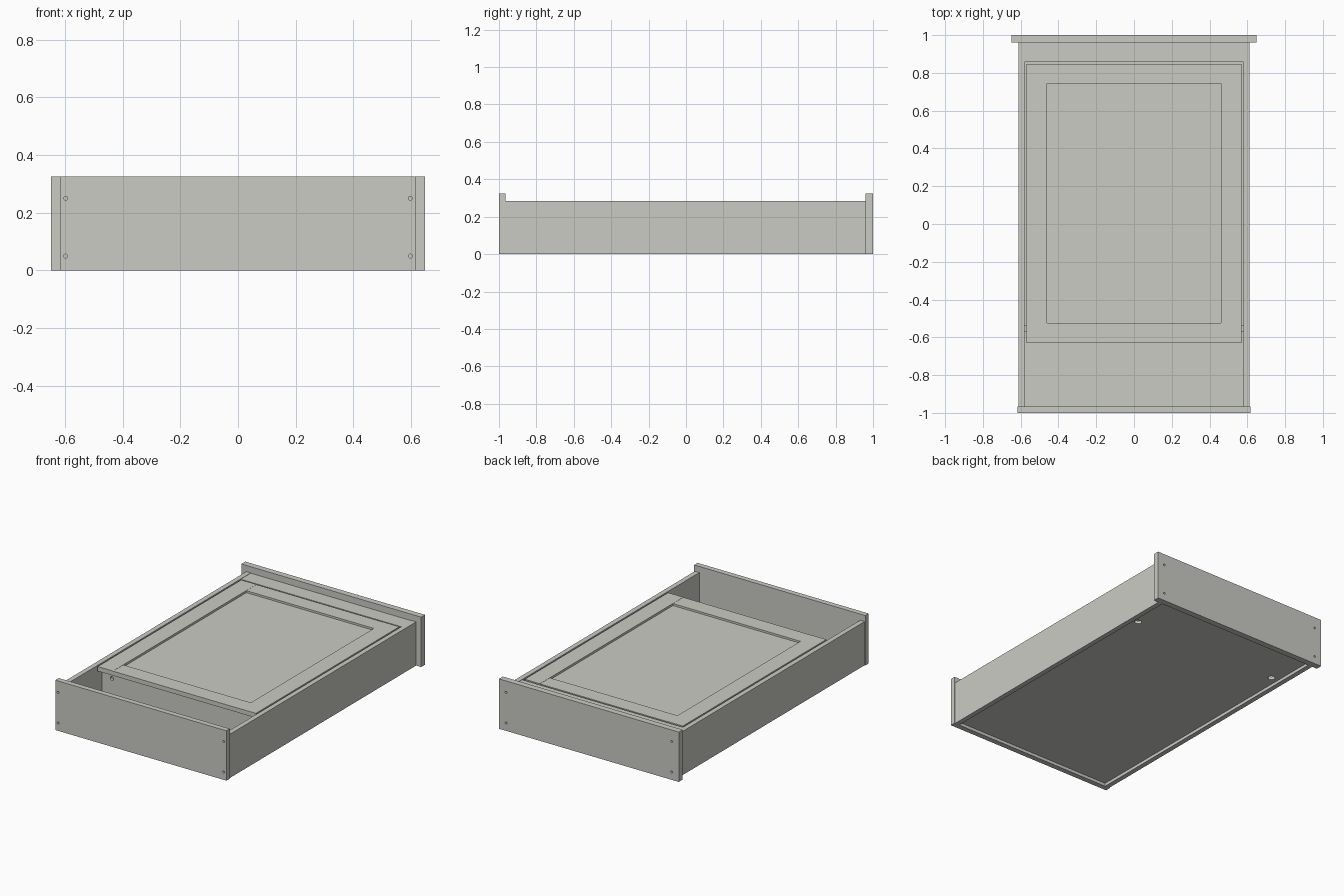
import bpy, math

if "Cube" in bpy.data.objects:
    bpy.data.objects.remove(bpy.data.objects["Cube"])

# one painted colour for the whole cabinet
paint = bpy.data.materials.new("warm_grey_paint")
paint.diffuse_color = (0.6, 0.6, 0.56, 1)
paint.use_nodes = True
paint.node_tree.nodes["Principled BSDF"].inputs["Base Color"].default_value = paint.diffuse_color


def box(name, x0, x1, y0, y1, z0, z1):
    bpy.ops.mesh.primitive_cube_add(size=1, location=((x0 + x1) / 2, (y0 + y1) / 2, (z0 + z1) / 2))
    ob = bpy.context.object
    ob.name = name
    ob.scale = (x1 - x0, y1 - y0, z1 - z0)
    bpy.ops.object.transform_apply(location=False, rotation=False, scale=True)
    ob.data.materials.append(paint)
    return ob


def drill(ob, points, radius, depth, axis="Y"):
    """Cut round holes into a board at the given points."""
    for p in points:
        rot = (math.pi / 2, 0, 0) if axis == "Y" else (0, 0, 0)
        bpy.ops.mesh.primitive_cylinder_add(vertices=12, radius=radius, depth=depth, location=p, rotation=rot)
        cutter = bpy.context.object
        cutter.name = "hole_cutter"
        cutter.hide_render = True
        cutter.data.materials.append(paint)
        mod = ob.modifiers.new("hole", "BOOLEAN")
        mod.operation = "DIFFERENCE"
        mod.solver = "EXACT"
        mod.object = cutter
        bpy.context.view_layer.objects.active = ob
        bpy.ops.object.modifier_apply(modifier=mod.name)
        bpy.data.objects.remove(cutter)


# carcass: end boards, sides, recessed back
screws = [(x, z) for x in (-0.597, 0.597) for z in (0.05, 0.25)]
foot = box("foot_board", -0.617, 0.617, -1, -0.965, 0, 0.325)
drill(foot, [(x, -1, z) for x, z in screws], 0.007, 0.03)
head = box("head_board", -0.648, 0.648, 0.96, 1, 0, 0.325)
drill(head, [(x, 1, z) for x, z in screws], 0.007, 0.03)
for side, s in (("left", -1), ("right", 1)):
    a, b = sorted((s * 0.58, s * 0.612))
    box(side + "_side_board", a, b, -0.965, 0.96, 0, 0.285)
back = box("back_panel", -0.58, 0.58, -0.965, 0.96, 0.02, 0.04)
drill(back, [(x, 0.67, 0.03) for x in (-0.53, 0.53)], 0.022, 0.1, "Z")

# inner shelf and top rail
shelf = box("shelf", -0.58, 0.58, -0.57, -0.535, 0.04, 0.25)
drill(shelf, [(x, -0.57, 0.2) for x in (-0.51, 0.51)], 0.012, 0.03)
box("top_rail", -0.58, 0.58, 0.857, 0.96, 0.25, 0.283)

# framed door with a recessed panel
for side, s in (("left", -1), ("right", 1)):
    a, b = sorted((s * 0.46, s * 0.57))
    box(side + "_door_stile", a, b, -0.63, 0.847, 0.255, 0.285)
box("door_lower_rail", -0.46, 0.46, -0.63, -0.523, 0.255, 0.284)
box("door_upper_rail", -0.46, 0.46, 0.743, 0.847, 0.255, 0.284)
box("door_panel", -0.46, 0.46, -0.523, 0.743, 0.257, 0.271)
